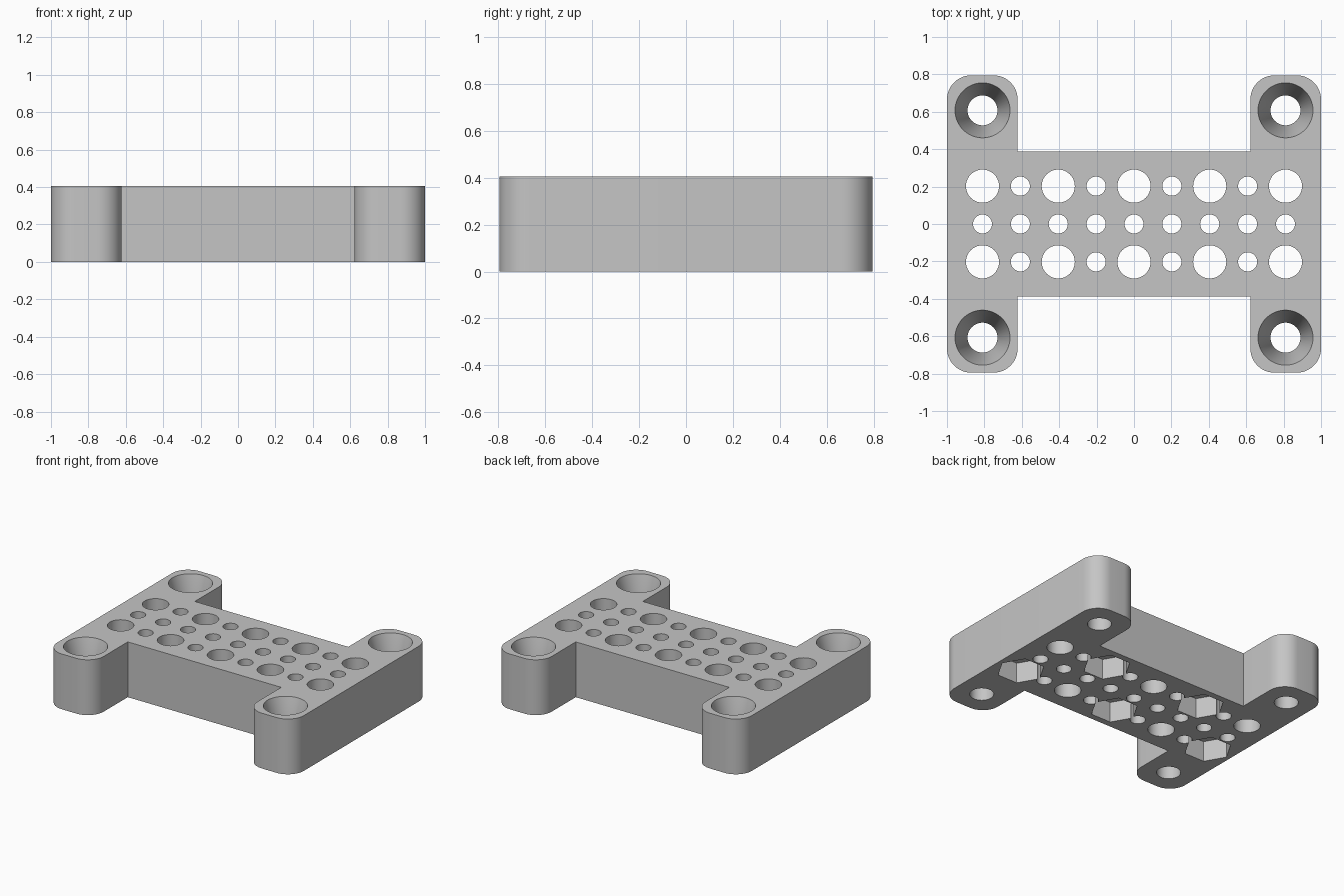
import bpy, bmesh, math
from mathutils import Vector

if "Cube" in bpy.data.objects:
    bpy.data.objects.remove(bpy.data.objects["Cube"])

HEIGHT = 0.405
PITCH = 0.2025
HALF_X, HALF_Y = 1.0, 0.795
ARM_INNER_X, BODY_Y = 0.622, 0.388
CORNER = 0.13
SCREW_X, SCREW_Y = 4 * PITCH, 3 * PITCH
POCKET_DEPTH = 0.15

grey = bpy.data.materials.new("light_grey")
grey.use_nodes = True
colour = (0.56, 0.56, 0.56, 1)
grey.diffuse_color = colour
bsdf = next(n for n in grey.node_tree.nodes if n.type == "BSDF_PRINCIPLED")
bsdf.inputs["Base Color"].default_value = colour


def finish(bm, name):
    bmesh.ops.recalc_face_normals(bm, faces=bm.faces)
    mesh = bpy.data.meshes.new(name)
    bm.to_mesh(mesh)
    bm.free()
    mesh.materials.append(grey)
    obj = bpy.data.objects.new(name, mesh)
    bpy.context.collection.objects.link(obj)
    return obj


def turned(bm, x, y, rings, sides):
    """Closed solid through (radius, z) rings, around a vertical axis."""
    loops = []
    for radius, z in rings:
        angles = [math.tau * i / sides for i in range(sides)]
        loops.append([bm.verts.new((x + radius * math.cos(a), y + radius * math.sin(a), z))
                      for a in angles])
    for low, high in zip(loops, loops[1:]):
        for i in range(sides):
            j = (i + 1) % sides
            bm.faces.new((low[i], low[j], high[j], high[i]))
    bm.faces.new(loops[0][::-1])
    bm.faces.new(loops[-1])


def arc(cx, cy, start, steps=12):
    return [(cx + CORNER * math.cos(start + i * math.pi / 2 / steps),
             cy + CORNER * math.sin(start + i * math.pi / 2 / steps)) for i in range(steps + 1)]


# H-shaped plate: one quarter of the outline, mirrored round
quarter = arc(HALF_X - CORNER, HALF_Y - CORNER, 0)
quarter += arc(ARM_INNER_X + CORNER, HALF_Y - CORNER, math.pi / 2)
quarter.append((ARM_INNER_X, BODY_Y))
right_half = [(x, -y) for x, y in reversed(quarter)] + quarter
outline = right_half + [(-x, y) for x, y in reversed(quarter)] + [(-x, -y) for x, y in quarter]

bm = bmesh.new()
base = bm.faces.new([bm.verts.new((x, y, 0)) for x, y in outline])
top = bmesh.ops.extrude_face_region(bm, geom=[base])["geom"]
bmesh.ops.translate(bm, vec=Vector((0, 0, HEIGHT)),
                    verts=[g for g in top if isinstance(g, bmesh.types.BMVert)])
plate = finish(bm, "mounting_plate")

# Grid of through holes, alternating large and small on the outer rows
holes = bmesh.new()
for k in range(-4, 5):
    for row in (-1, 0, 1):
        radius = 0.0885 if row and k % 2 == 0 else 0.051
        turned(holes, k * PITCH, row * PITCH, [(radius, -0.1), (radius, HEIGHT + 0.1)], 40)

# Tapered screw holes in the four arms
slope = (0.147 - 0.08) / 0.25
for sx in (-1, 1):
    for sy in (-1, 1):
        turned(holes, sx * SCREW_X, sy * SCREW_Y,
               [(0.08, -0.1), (0.08, HEIGHT - 0.25),
                (0.147 + slope * 0.05, HEIGHT + 0.05)], 48)

# Hexagonal nut pockets underneath, zigzagging between the outer rows
pockets = bmesh.new()
for k in range(-4, 5, 2):
    row = -1 if k % 4 == 0 else 1
    turned(pockets, k * PITCH, row * PITCH, [(0.161, -0.1), (0.161, POCKET_DEPTH)], 6)

# Cut the plate
bpy.context.view_layer.objects.active = plate
for cutter_mesh, name in ((pockets, "pocket_cutter"), (holes, "hole_cutter")):
    cutter = finish(cutter_mesh, name)
    cutter.hide_render = True
    cut = plate.modifiers.new(name, "BOOLEAN")
    cut.operation = "DIFFERENCE"
    cut.solver = "EXACT"
    cut.object = cutter
    bpy.ops.object.modifier_apply(modifier=cut.name)
    bpy.data.objects.remove(cutter)

# Smooth round walls, crisp rims
bpy.ops.object.select_all(action="DESELECT")
plate.select_set(True)
bpy.ops.object.shade_smooth_by_angle(angle=math.radians(30))
